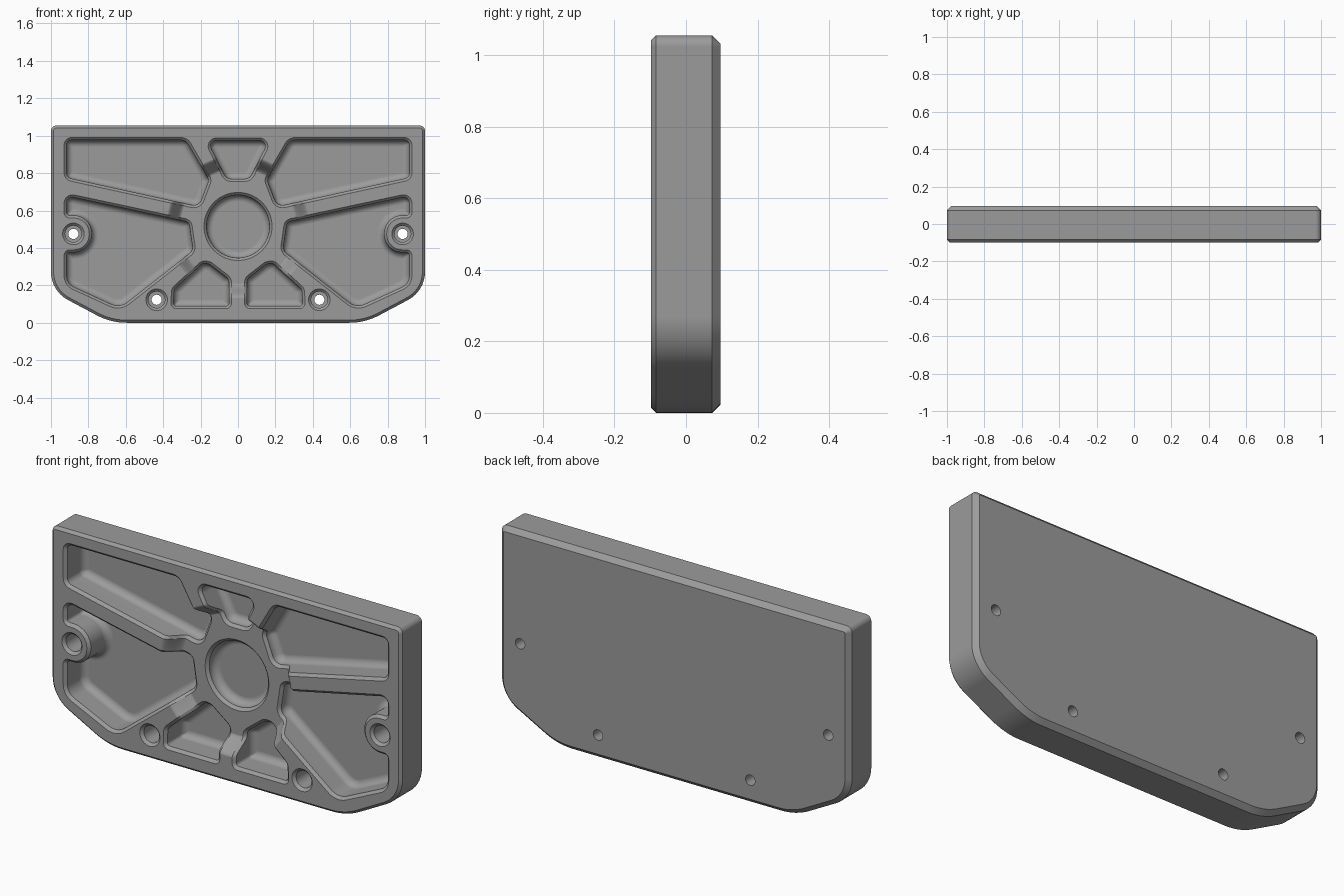
import bpy, bmesh, math
from mathutils import Vector

if "Cube" in bpy.data.objects:
    bpy.data.objects.remove(bpy.data.objects["Cube"])

FRONT, BACK, FLOOR = -0.098, 0.097, 0.05
HUB = Vector((0, 0.515))           # hub centre in x, z
DROP, R_IN, R_OUT = 0.09, 0.305, 0.385   # hub face is sunk below the frame


def step(r):
    """Smooth drop of the front face towards the hub."""
    t = min(max((R_OUT - r) / (R_OUT - R_IN), 0), 1)
    return DROP * t * t * (3 - 2 * t)


def outline(pts, d=0.0, seg=8):
    """Rounded polygon from counter-clockwise (x, z, radius) points, inset by d."""
    n, out = len(pts), []
    P = [Vector(p[:2]) for p in pts]
    dirs = [(P[(i + 1) % n] - P[i]).normalized() for i in range(n)]
    C, W, T = [], [], []
    for i in range(n):
        a, b = dirs[i - 1], dirs[i]
        na, nb = Vector((-a.y, a.x)), Vector((-b.y, b.x))
        C.append(P[i] + (na + nb) * (d / (1 + na.dot(nb))))
        W.append(math.atan2(a.x * b.y - a.y * b.x, a.dot(b)))
        r = max(pts[i][2] - math.copysign(d, W[i]), 0.006)
        T.append(r * math.tan(abs(W[i]) / 2))
    # Shrink neighbouring corners that would overlap on an edge
    fit = [min(1, 0.98 * (C[(i + 1) % n] - C[i]).length / (T[i] + T[(i + 1) % n]))
           for i in range(n)]
    for i in range(n):
        a, w = dirs[i - 1], W[i]
        t = T[i] * min(fit[i - 1], fit[i])
        r = t / math.tan(abs(w) / 2)
        start = C[i] - a * t
        centre = start + Vector((-a.y, a.x)) * math.copysign(r, w)
        arm = start - centre
        for k in range(seg + 1):
            q = w * k / seg
            out.append(centre + Vector((arm.x * math.cos(q) - arm.y * math.sin(q),
                                        arm.x * math.sin(q) + arm.y * math.cos(q))))
    return out


def circle(x, z, r, seg=64):
    return [Vector((x + r * math.cos(2 * math.pi * k / seg),
                    z + r * math.sin(2 * math.pi * k / seg))) for k in range(seg)]


def loft(name, rings):
    """Skin equal-length rings of (x, y, z) points into a solid."""
    bm = bmesh.new()
    R = [[bm.verts.new(p) for p in ring] for ring in rings]
    n = len(R[0])
    for A, B in zip(R, R[1:]):
        for k in range(n):
            bm.faces.new((A[k], A[(k + 1) % n], B[(k + 1) % n], B[k]))
    bm.faces.new(R[0])
    bm.faces.new(R[-1][::-1])
    bmesh.ops.recalc_face_normals(bm, faces=bm.faces)
    me = bpy.data.meshes.new(name)
    bm.to_mesh(me)
    bm.free()
    ob = bpy.data.objects.new(name, me)
    bpy.context.collection.objects.link(ob)
    return ob


def at(ring, y):
    return [(p.x, y, p.y) for p in ring]


# Plate body with chamfered front and back edges
half = [(0.68, 0, 0.34), (1, 0.17, 0.17), (1, 1.055, 0.03)]
body_pts = half + [(-x, z, r) for x, z, r in reversed(half)]
plate = loft("plate", [at(outline(body_pts, d), y) for d, y in (
    (0.014, FRONT), (0, FRONT + 0.014), (0, BACK - 0.024), (0.024, BACK))])

# Sunken hub area with a smooth ramp
ramp = [R_OUT + (R_IN - R_OUT) * k / 14 for k in range(15)]
cutters = [loft("hub_step", [at(circle(*HUB, R_OUT, 96), FRONT - 0.02)] +
                [at(circle(*HUB, r, 96), FRONT + step(r)) for r in ramp])]

# Pocket wall: chamfered rim that follows the ramp, straight wall, rounded foot
CH, FIL = 0.014, 0.036
FOOT = [(CH + FIL * (1 - math.cos(a)), FLOOR - FIL * (1 - math.sin(a)))
        for a in [math.pi / 2 * k / 7 for k in range(8)]]


def pocket(name, pts):
    base = outline(pts)
    n = len(base)
    cuts = [max(1, math.ceil((base[(i + 1) % n] - base[i]).length / 0.012)) for i in range(n)]

    def dense(d):
        o = outline(pts, d)
        return [o[i].lerp(o[(i + 1) % n], k / cuts[i]) for i in range(n) for k in range(cuts[i])]

    rim = dense(0)
    drop = [FRONT + step((p - HUB).length) for p in rim]
    rings = [at(rim, FRONT - 0.02),
             [(p.x, y, p.y) for p, y in zip(rim, drop)],
             [(p.x, y + CH, p.y) for p, y in zip(dense(CH), drop)]]
    cutters.append(loft(name, rings + [at(dense(d), y) for d, y in FOOT]))


# Right-hand pockets, mirrored to the left
upper = [(0.93, 0.99, 0.04), (0.27, 0.99, 0.06), (0.14, 0.765, 0.05),
         (0.2, 0.605, 0.06), (0.93, 0.765, 0.045)]
side = [(0.93, 0.2, 0.08), (0.93, 0.39, 0.03), (0.795, 0.39, 0.085),
        (0.795, 0.56, 0.085), (0.93, 0.56, 0.03), (0.93, 0.695, 0.045),
        (0.25, 0.55, 0.045), (0.225, 0.38, 0.06), (0.63, 0.062, 0.1)]
lower = [(0.035, 0.075, 0.03), (0.36, 0.075, 0.03), (0.355, 0.185, 0.05),
         (0.19, 0.335, 0.05), (0.145, 0.325, 0.05), (0.035, 0.24, 0.05)]
for label, pts in (("upper", upper), ("side", side), ("lower", lower)):
    mirrored = [(-x, z, r) for x, z, r in reversed(pts)]
    area = sum(p[0] * q[1] - q[0] * p[1] for p, q in zip(pts, pts[1:] + pts[:1]))
    for tag, shape in (("right", pts), ("left", mirrored)):
        pocket(label + "_pocket_" + tag, shape)
pocket("top_pocket", [(-0.07, 0.755, 0.06), (0.07, 0.755, 0.06),
                      (0.188, 0.988, 0.045), (-0.188, 0.988, 0.045)])

# Round hub recess
hub_face = FRONT + DROP
cutters.append(loft("hub_recess", [at(circle(*HUB, 0.182 - d), y) for d, y in
                                   [(0, FRONT - 0.02), (0, hub_face), (CH, hub_face + CH)] + FOOT]))

# Counterbored screw holes
for x, z in ((0.88, 0.475), (0.435, 0.123)):
    for sx in (x, -x):
        cutters.append(loft("screw_hole", [at(circle(sx, z, r, 32), y) for r, y in (
            (0.058, FRONT - 0.02), (0.058, FRONT), (0.044, FRONT + 0.014),
            (0.044, 0.02), (0.027, 0.02), (0.027, BACK + 0.02))]))

# Cut everything out of the plate
bpy.context.view_layer.objects.active = plate
plate.select_set(True)
for c in cutters:
    c.hide_render = True
    mod = plate.modifiers.new("cut", 'BOOLEAN')
    mod.operation, mod.solver, mod.object = 'DIFFERENCE', 'EXACT', c
    bpy.ops.object.modifier_apply(modifier=mod.name)
for c in cutters:
    bpy.data.objects.remove(c, do_unlink=True)

grey = bpy.data.materials.new("grey_metal")
grey.diffuse_color = (0.33, 0.33, 0.33, 1)
grey.use_nodes = True
grey.node_tree.nodes["Principled BSDF"].inputs["Base Color"].default_value = grey.diffuse_color
plate.data.materials.clear()
plate.data.materials.append(grey)
bpy.ops.object.shade_smooth_by_angle(angle=math.radians(30))
wn = plate.modifiers.new("weighted_normals", 'WEIGHTED_NORMAL')
wn.keep_sharp = True
